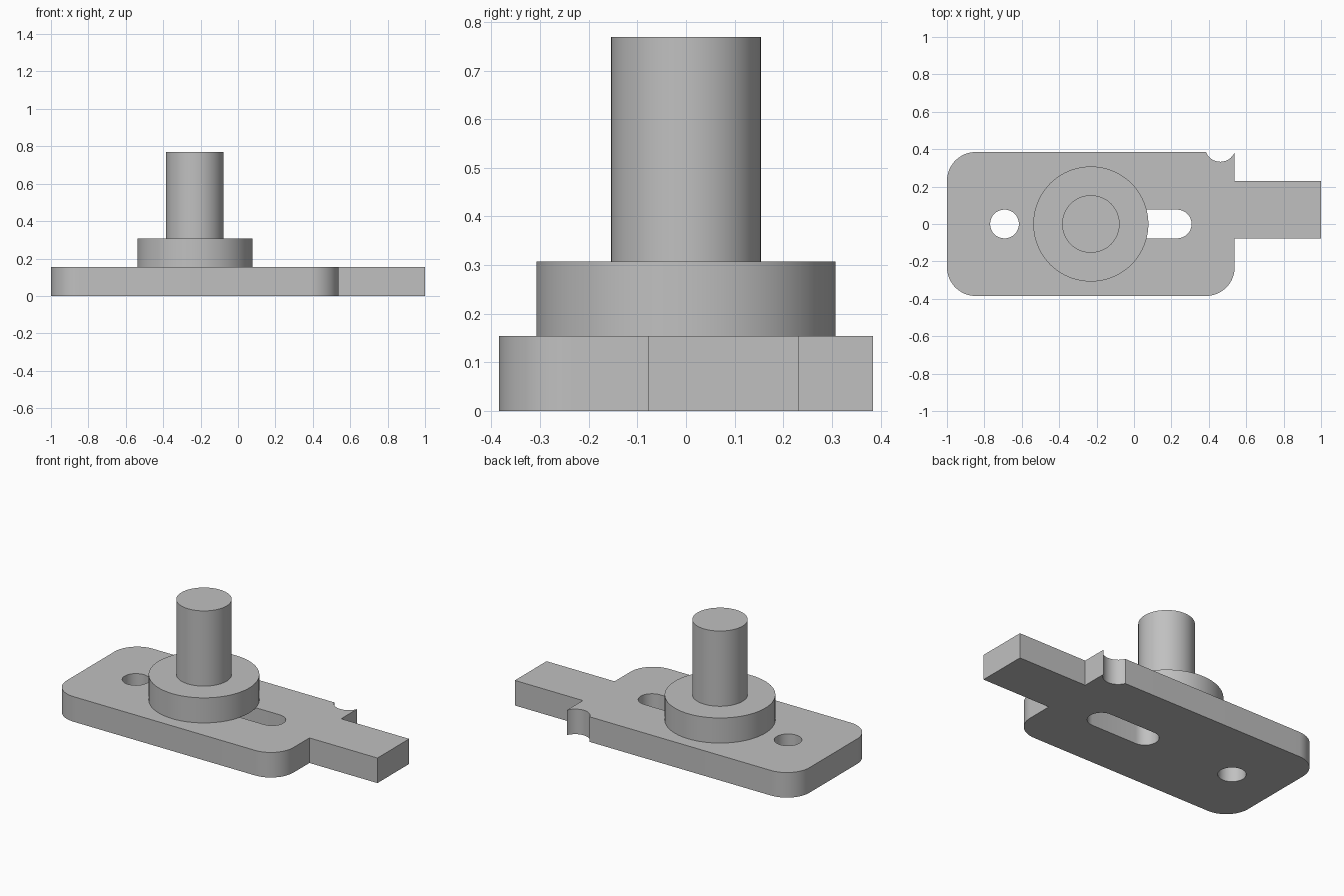
import bpy, bmesh
from math import pi, cos, sin, atan2, hypot

cube = bpy.data.objects.get("Cube")
if cube:
    bpy.data.objects.remove(cube, do_unlink=True)

U = 2 / 13            # design module
PLATE_T = U           # plate thickness

metal = bpy.data.materials.new("plain grey")
metal.use_nodes = True
grey = (0.53, 0.53, 0.53, 1)
metal.diffuse_color = grey
metal.node_tree.nodes["Principled BSDF"].inputs["Base Color"].default_value = grey


def arc(cx, cy, r, a0, a1, n=16):
    return [(cx + r * cos(a0 + (a1 - a0) * i / n),
             cy + r * sin(a0 + (a1 - a0) * i / n)) for i in range(n + 1)]


def finish(name, bm):
    bmesh.ops.recalc_face_normals(bm, faces=bm.faces)
    mesh = bpy.data.meshes.new(name)
    bm.to_mesh(mesh)
    bm.free()
    mesh.materials.append(metal)
    ob = bpy.data.objects.new(name, mesh)
    bpy.context.collection.objects.link(ob)
    bpy.ops.object.select_all(action='DESELECT')
    ob.select_set(True)
    bpy.context.view_layer.objects.active = ob
    bpy.ops.object.shade_smooth_by_angle(angle=pi / 6)
    return ob


def extruded(name, loops, height):
    """Extrude an outline with holes upwards from the ground."""
    bm = bmesh.new()
    for pts in loops:
        vs = [bm.verts.new((x, y, 0)) for x, y in pts]
        for a, b in zip(vs, vs[1:] + vs[:1]):
            bm.edges.new((a, b))
    bmesh.ops.triangle_fill(bm, edges=bm.edges[:], use_beauty=True, normal=(0, 0, 1))
    top = bmesh.ops.extrude_face_region(bm, geom=bm.faces[:], use_keep_orig=True)
    verts = [g for g in top["geom"] if isinstance(g, bmesh.types.BMVert)]
    bmesh.ops.translate(bm, verts=verts, vec=(0, 0, height))
    return finish(name, bm)


def cylinder(name, x, r, z0, z1):
    bm = bmesh.new()
    bmesh.ops.create_cone(bm, cap_ends=True, segments=80, radius1=r, radius2=r, depth=z1 - z0)
    bmesh.ops.translate(bm, verts=bm.verts, vec=(x, 0, (z0 + z1) / 2))
    return finish(name, bm)


# Plate outline: rounded corners, side tab and a scooped back corner
left, right, half = -1, 3.5 * U, 2.5 * U
scoop_x, scoop_y, scoop_r = 3 * U, half + 0.031, 0.083
dip = atan2(half - scoop_y, U / 2)
outline = arc(left + U, -half + U, U, pi, 1.5 * pi)
outline += arc(right - U, -half + U, U, -pi / 2, 0)
outline += [(right, -U / 2), (1, -U / 2), (1, 1.5 * U), (right, 1.5 * U)]
outline += arc(scoop_x, scoop_y, scoop_r, dip, -pi - dip)
outline += arc(left + U, half - U, U, pi / 2, pi)

# Round hole and long slot
hole = arc(-4.5 * U, 0, U / 2, 0, 2 * pi, 40)[:-1]
slot = arc(1.5 * U, 0, U / 2, -pi / 2, pi / 2) + arc(-U / 2, 0, U / 2, pi / 2, 1.5 * pi)
extruded("base_plate", [outline, hole, slot], PLATE_T)

# Stepped round post
cylinder("boss", -1.5 * U, 2 * U, PLATE_T, 2 * U)
cylinder("shaft", -1.5 * U, U, 2 * U, 5 * U)
